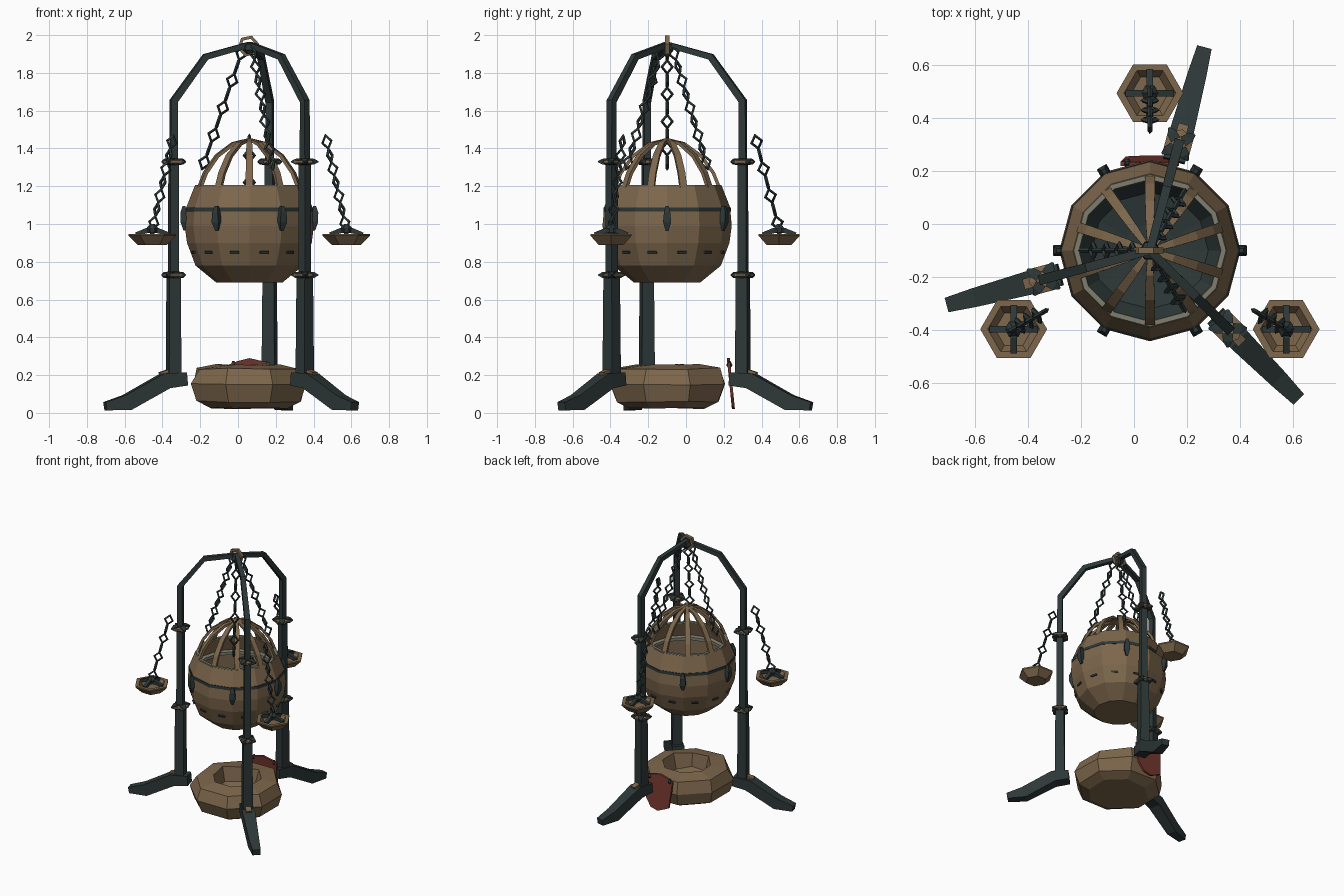
import bpy, math, random
from mathutils import Vector

if "Cube" in bpy.data.objects:
    bpy.data.objects.remove(bpy.data.objects["Cube"])

random.seed(4)
C = Vector((0.06, -0.10, 0))


def material(name, rgb):
    m = bpy.data.materials.new(name)
    m.diffuse_color = (*rgb, 1)
    m.use_nodes = True
    m.node_tree.nodes["Principled BSDF"].inputs["Base Color"].default_value = m.diffuse_color
    return m


WOOD = material("brown wood", (0.205, 0.135, 0.072))
IRON = material("dark iron", (0.027, 0.039, 0.039))
RED = material("red cloth", (0.17, 0.038, 0.027))
GREY = material("grey trim", (0.205, 0.205, 0.156))


def make(name, verts, faces, *mats):
    me = bpy.data.meshes.new(name)
    me.from_pydata([tuple(v) for v in verts], [], faces)
    for m in mats:
        me.materials.append(m)
    ob = bpy.data.objects.new(name, me)
    bpy.context.collection.objects.link(ob)
    return ob


def polar(a, r, z, t=0.0, c=C):
    """Point at angle a (degrees), radius r, height z, sideways offset t."""
    a = math.radians(a)
    ca, sa = math.cos(a), math.sin(a)
    return c + Vector((r * ca - t * sa, r * sa + t * ca, z))


def lathe(name, profile, n, *mats, c=C, turn=0.0, closed=False, jitter=0.0):
    """Turned shape; a closed profile makes a ring, an open one starts and ends on the axis."""
    verts, faces, k = [], [], len(profile)
    for i in range(n):
        wob = [random.uniform(-jitter, jitter) for _ in profile]
        verts += [polar(turn + 360 * i / n, r + w, z + w * 0.5, 0, c)
                  for (r, z), w in zip(profile, wob)]
    for i in range(n):
        j = (i + 1) % n
        for p in range(k if closed else k - 1):
            q = (p + 1) % k
            faces.append((i * k + p, j * k + p, j * k + q, i * k + q))
    if not closed:
        faces.append([i * k for i in reversed(range(n))])
        faces.append([i * k + k - 1 for i in range(n)])
    return make(name, verts, faces, *mats)


def strip(name, a, pts, mat, c=C):
    """Rectangular bar along (r, z, half width, half depth) in the upright plane at angle a."""
    verts, faces, n = [], [], len(pts)
    for i, (r, z, w, d) in enumerate(pts):
        p, q = pts[max(i - 1, 0)], pts[min(i + 1, n - 1)]
        t = Vector((q[0] - p[0], q[1] - p[1])).normalized()
        nr, nz = -t.y * d, t.x * d
        verts += [polar(a, r + s * nr, z + s * nz, u * w, c)
                  for s, u in ((-1, -1), (1, -1), (1, 1), (-1, 1))]
    for i in range(n - 1):
        for j in range(4):
            k = (j + 1) % 4
            faces.append((i * 4 + j, i * 4 + k, i * 4 + 4 + k, i * 4 + 4 + j))
    faces += [(3, 2, 1, 0), tuple(range(n * 4 - 4, n * 4))]
    return make(name, verts, faces, mat)


def chain(name, start, end, count, a):
    """Diamond links, each turned a quarter from the one before."""
    d = (end - start) / count
    axis = d.normalized()
    s = polar(a, 0, 0, 1, Vector())
    verts, faces = [], []
    for i in range(count):
        mid = start + d * (i + 0.5)
        side = s if i % 2 else axis.cross(s)
        norm = axis.cross(side)
        b = len(verts)
        for q in range(4):
            u = (axis * d.length * 0.62, side * 0.036)[q % 2] * (1 if q < 2 else -1)
            verts += [mid + u, mid + u * 0.72 + norm * 0.009,
                      mid + u * 0.55, mid + u * 0.72 - norm * 0.009]
        for q in range(4):
            for j in range(4):
                k, e = (j + 1) % 4, (q + 1) % 4
                faces.append((b + q * 4 + j, b + e * 4 + j, b + e * 4 + k, b + q * 4 + k))
    return make(name, verts, faces, IRON)


# three legs: foot, post, bent arm and collars
for a in (75, 195, 315):
    strip("foot", a, [(0.35, 0.18, 0.042, 0.035), (0.46, 0.17, 0.045, 0.042),
                      (0.67, 0.055, 0.036, 0.042), (0.79, 0.035, 0.028, 0.022)], IRON)
    strip("foot_block", a, [(0.44, 0.222, 0.02, 0.01), (0.49, 0.205, 0.02, 0.01)], WOOD)
    strip("lower_post", a, [(0.415, 0.16, 0.036, 0.034), (0.415, 0.73, 0.031, 0.031)], IRON)
    strip("upper_post", a, [(0.415, 0.73, 0.024, 0.024), (0.415, 1.33, 0.023, 0.023)], IRON)
    strip("arm", a, [(0.415, 1.33, 0.019, 0.019), (0.415, 1.65, 0.019, 0.019),
                     (0.24, 1.885, 0.017, 0.017), (0.0, 1.95, 0.015, 0.015)], IRON)
    for z in (0.73, 1.33):
        c = polar(a, 0.415, z)
        lathe("collar", [(0.03, -0.016), (0.058, -0.006), (0.058, 0.006), (0.03, 0.012)],
              6, WOOD, c=c, turn=a)
        for k in range(4):
            strip("collar_spike", a + 45 + 90 * k, [(0.02, 0, 0.02, 0.018), (0.05, 0, 0.018, 0.015),
                                                    (0.072, 0, 0.004, 0.003)], IRON, c)

# hub and hanging ring at the top
lathe("top_hub", [(0.02, 1.90), (0.04, 1.92), (0.035, 1.95), (0.015, 1.96)], 6, IRON)
ring = lathe("top_ring", [(0.058, -0.012), (0.058, 0.012), (0.04, 0.012), (0.04, -0.012)],
             6, WOOD, c=Vector(), closed=True, turn=12)
ring.rotation_euler.x = math.radians(90)
ring.location = (0.055, -0.10, 1.942)

# round basket: lower bowl with a dark floor, upper band, trims
bowl = lathe("bowl", [(0.175, 0.69), (0.285, 0.78), (0.33, 0.90), (0.342, 0.99), (0.335, 1.07),
                      (0.30, 1.07), (0.30, 0.92), (0.22, 0.80), (0.10, 0.78)], 12, WOOD, IRON)
for f in bowl.data.polygons:
    if f.normal.z > 0.3 and f.center.z < 0.9:
        f.material_index = 1
lathe("upper_band", [(0.335, 1.085), (0.29, 1.20), (0.265, 1.20), (0.30, 1.085)], 12, WOOD, closed=True)
lathe("band_belt", [(0.338, 1.066), (0.338, 1.088), (0.30, 1.088), (0.30, 1.066)], 12, IRON, closed=True)
lathe("rim_trim", [(0.289, 1.198), (0.287, 1.206), (0.268, 1.206), (0.266, 1.198)], 12, GREY, closed=True)
lathe("inner_trim", [(0.302, 1.06), (0.302, 1.093), (0.27, 1.088), (0.27, 1.066)], 12, GREY, closed=True)
for k in range(6):
    strip("peg", 60 * k, [(0.345, 1.095, 0.008, 0.008), (0.35, 1.06, 0.017, 0.015),
                          (0.348, 1.01, 0.021, 0.016), (0.342, 0.965, 0.008, 0.006)], IRON)
for k in range(12):
    strip("bowl_staple", 15 + 30 * k, [(0.301, 0.845, 0.024, 0.008), (0.305, 0.857, 0.024, 0.008)], IRON)

# open cage of curved ribs
for k in range(10):
    strip("cage_rib", 18 + 36 * k, [(0.277, 1.19, 0.019, 0.009), (0.245, 1.27, 0.019, 0.009),
                                    (0.18, 1.36, 0.018, 0.009), (0.09, 1.425, 0.015, 0.009),
                                    (0.0, 1.448, 0.008, 0.007)], WOOD)

# chains from the top down into the cage
for a in (60, 180, 300):
    chain("basket_chain", polar(a, 0.03, 1.94), polar(a, 0.25, 1.29), 9, a)

# three hanging dishes, each with straps and a chain
for a in (90, 210, 330):
    c = polar(a, 0.593, 0)
    lathe("dish", [(0.075, 0.888), (0.126, 0.938), (0.126, 0.948), (0.098, 0.948), (0.07, 0.905)],
          6, WOOD, c=c)
    for b in (0, 90):
        strip("dish_strap", b, [(-0.088, 0.945, 0.012, 0.01), (-0.03, 0.965, 0.012, 0.014),
                                (0.03, 0.965, 0.012, 0.014), (0.088, 0.945, 0.012, 0.01)], IRON, c)
    lathe("dish_knob", [(0.03, 0.955), (0.034, 0.975), (0.012, 1.0)], 6, IRON, c=c)
    chain("dish_chain", polar(a, 0.593, 0.97), polar(a, 0.465, 1.47), 7, a)

# rough stone-like fire pit with a hollow
lathe("fire_pit", [(0.22, 0.025), (0.295, 0.06), (0.325, 0.15), (0.295, 0.235), (0.175, 0.255),
                   (0.15, 0.15), (0.08, 0.13)], 8, WOOD, turn=22.5, jitter=0.01)

# red cloth panel leaning on the back of the pit, with two nails
outline = [(-0.05, 0.255), (0.0, 0.275), (0.06, 0.29), (0.17, 0.265), (0.165, 0.10),
           (0.12, 0.035), (0.06, 0.02), (-0.03, 0.06)]
back = [Vector((x, 0.253 - 0.10 * z + o, z)) for o in (-0.008, 0.008) for x, z in outline]
n = len(outline)
make("red_panel", back, [tuple(range(n)), tuple(reversed(range(n, 2 * n)))] +
     [(i, i + n, (i + 1) % n + n, (i + 1) % n) for i in range(n)], RED)
for x in (-0.025, 0.145):
    lathe("panel_nail", [(0.008, 0.24), (0.018, 0.253), (0.006, 0.275)], 5, IRON,
          c=Vector((x, 0.23, 0)))
